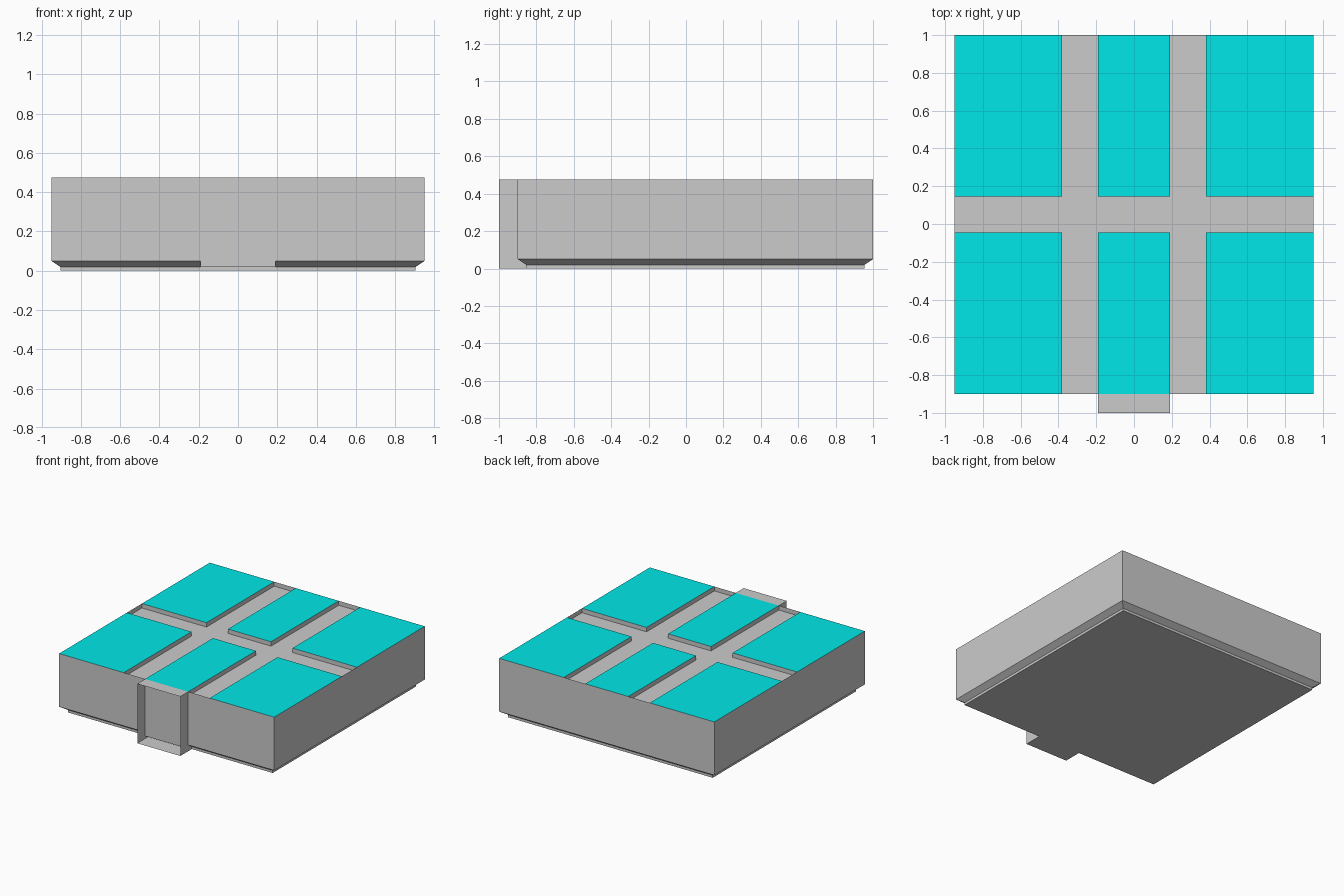
import bpy, bmesh

if "Cube" in bpy.data.objects:
    bpy.data.objects.remove(bpy.data.objects["Cube"])

X, Y0, Y1 = 0.95, -0.90, 1.0          # outer walls
TOP, FLOOR, LIP, FOOT = 0.475, 0.44, 0.05, 0.02
INSET, TAB, TAB_Y = 0.045, 0.19, -1.0
COLS = [(-X, -0.38), (-0.19, 0.19), (0.38, X)]
ROWS = [(Y0, -0.045), (0.145, Y1)]


def make(name, faces, mat=None):
    """Mesh object from a list of face outlines, with shared corners merged."""
    bm = bmesh.new()
    for f in faces:
        bm.faces.new([bm.verts.new(p) for p in f])
    bmesh.ops.remove_doubles(bm, verts=bm.verts, dist=1e-5)
    me = bpy.data.meshes.new(name)
    bm.to_mesh(me)
    bm.free()
    if mat:
        me.materials.append(mat)
    ob = bpy.data.objects.new(name, me)
    bpy.context.collection.objects.link(ob)
    return ob


def rect(x0, x1, y0, y1, z):
    return [(x0, y0, z), (x1, y0, z), (x1, y1, z), (x0, y1, z)]


def wall(a, b, z0, z1):
    return [(*a, z0), (*b, z0), (*b, z1), (*a, z1)]


# Body shell: foot, sloped lip and full-height outer walls
rings = [rect(-X + i, X - i, Y0 + i, Y1 - i, z)
         for i, z in [(INSET, 0), (INSET, FOOT), (0, LIP), (0, TOP)]]
shell = [rings[0][::-1]]
for lo, hi in zip(rings, rings[1:]):
    shell += [[lo[k], lo[(k + 1) % 4], hi[(k + 1) % 4], hi[k]] for k in range(4)]
make("body_shell", shell)

# Sunken floor of the grooves
make("groove_floor", [rect(-X, X, Y0, Y1, FLOOR)])

# Six coloured pads, with grey walls only where they face a groove
cyan = bpy.data.materials.new("cyan")
cyan.diffuse_color = (0.0, 0.8, 0.8, 1)
cyan.use_nodes = True
cyan.node_tree.nodes["Principled BSDF"].inputs["Base Color"].default_value = cyan.diffuse_color
groove_walls, pads = [], []
for x0, x1 in COLS:
    for y0, y1 in ROWS:
        pads.append(rect(x0, x1, y0, y1, TOP))
        c = [(x0, y0), (x1, y0), (x1, y1), (x0, y1)]
        inner = [y0 > Y0, x1 < X, y1 < Y1, x0 > -X]
        groove_walls += [wall(c[k], c[(k + 1) % 4], FLOOR, TOP)
                         for k in range(4) if inner[k]]
make("groove_walls", groove_walls)
make("top_pads", pads, cyan)

# Front tab: thin sleeve, open at the front
FY = Y0 + INSET
side = [(TAB_Y, 0), (FY, 0), (FY, FOOT), (Y0, LIP), (Y0, TOP), (TAB_Y, TOP)]
make("front_tab", [
    [(TAB, y, z) for y, z in side],
    [(-TAB, y, z) for y, z in side][::-1],
    rect(-TAB, TAB, TAB_Y, Y0, TOP),
    rect(-TAB, TAB, TAB_Y, FY, 0)[::-1],
])

# Flat panel that closes the sloped lip behind the tab
make("tab_back_panel", [
    wall((-TAB, Y0), (TAB, Y0), FOOT, LIP),
    rect(-TAB, TAB, Y0, FY, FOOT)[::-1],
])
